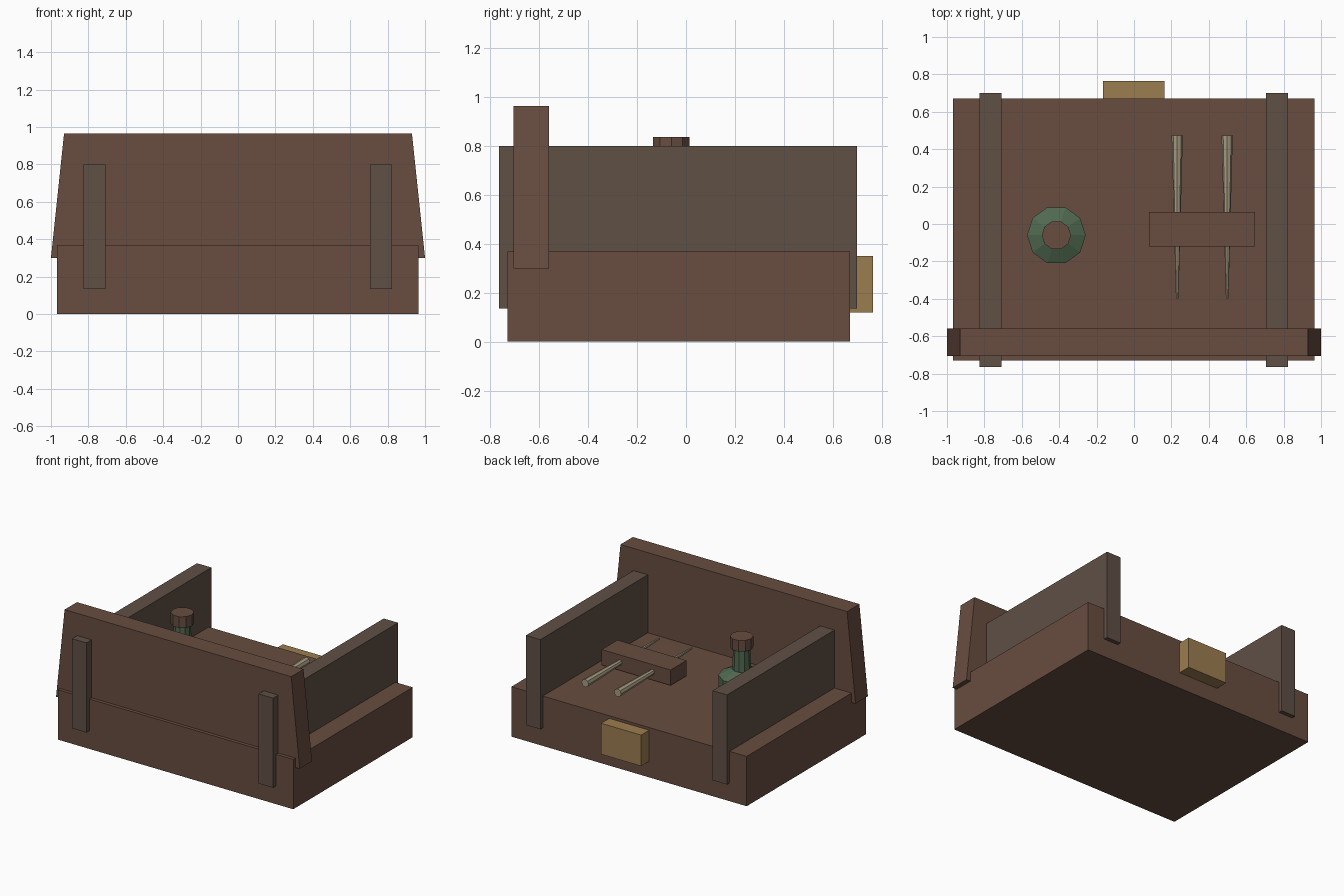
import bpy, bmesh, math

if "Cube" in bpy.data.objects:
    bpy.data.objects.remove(bpy.data.objects["Cube"])


def material(name, rgb):
    m = bpy.data.materials.new(name)
    m.diffuse_color = (*rgb, 1)
    m.use_nodes = True
    m.node_tree.nodes["Principled BSDF"].inputs["Base Color"].default_value = m.diffuse_color
    return m


WOOD = material("brown_wood", (0.14, 0.075, 0.052))
DARK = material("dark_wood", (0.115, 0.08, 0.06))
BRASS = material("brass", (0.33, 0.205, 0.08))
BONE = material("pale_quill", (0.38, 0.33, 0.22))
GREEN = material("green_glass", (0.08, 0.14, 0.08))


def finish(name, bm, mat):
    bmesh.ops.recalc_face_normals(bm, faces=bm.faces)
    mesh = bpy.data.meshes.new(name)
    bm.to_mesh(mesh)
    bm.free()
    mesh.materials.append(mat)
    ob = bpy.data.objects.new(name, mesh)
    bpy.context.collection.objects.link(ob)
    return ob


def box(name, x, y, z, mat, top_scale=1.0):
    """Box from min/max pairs; top_scale narrows the top along x."""
    bm = bmesh.new()
    bmesh.ops.create_cube(bm, size=1)
    for v in bm.verts:
        k = top_scale if v.co.z > 0 else 1.0
        v.co = ((x[0] + x[1]) / 2 + v.co.x * (x[1] - x[0]) * k,
                y[0] if v.co.y < 0 else y[1],
                z[0] if v.co.z < 0 else z[1])
    return finish(name, bm, mat)


def lathe(name, profile, sides, mat):
    """Closed faceted solid around local z from (radius, z) pairs."""
    bm = bmesh.new()
    rings = [[bm.verts.new((r * math.cos(math.tau * i / sides),
                            r * math.sin(math.tau * i / sides), z))
              for i in range(sides)] for r, z in profile]
    for a, b in zip(rings, rings[1:]):
        for i in range(sides):
            j = (i + 1) % sides
            bm.faces.new((a[i], a[j], b[j], b[i]))
    bm.faces.new(rings[0])
    bm.faces.new(rings[-1])
    return finish(name, bm, mat)


# Box body and the tapered upright front panel
box("base", (-0.967, 0.965), (-0.73, 0.67), (0, 0.37), WOOD)
box("front_panel", (-1, 1), (-0.705, -0.56), (0.30, 0.965), WOOD, 0.93)

# Side boards running front to back through the base
for side, x in (("left", -0.768), ("right", 0.765)):
    box(side + "_board", (x - 0.059, x + 0.059), (-0.765, 0.70), (0.135, 0.80), DARK)

# Clasp on the back
box("clasp", (-0.167, 0.162), (0.62, 0.765), (0.12, 0.35), BRASS)

# Bottle with its cap
bottle = lathe("bottle", [(0.157, 0.36), (0.157, 0.55), (0.064, 0.595), (0.056, 0.77)], 10, GREEN)
cap = lathe("bottle_cap", [(0.078, 0.755), (0.078, 0.838)], 10, WOOD)
for ob in (bottle, cap):
    ob.location = (-0.415, -0.06, 0)

# Rest holding two tapered quills
box("quill_rest", (0.08, 0.647), (-0.12, 0.065), (0.385, 0.50), WOOD)
for i, x in enumerate((0.231, 0.498)):
    quill = lathe(f"quill_{i + 1}", [(0.007, -0.435), (0.03, 0.435)], 8, BONE)
    quill.rotation_euler = (-math.pi / 2, 0, 0)
    quill.location = (x, 0.037, 0.445)
